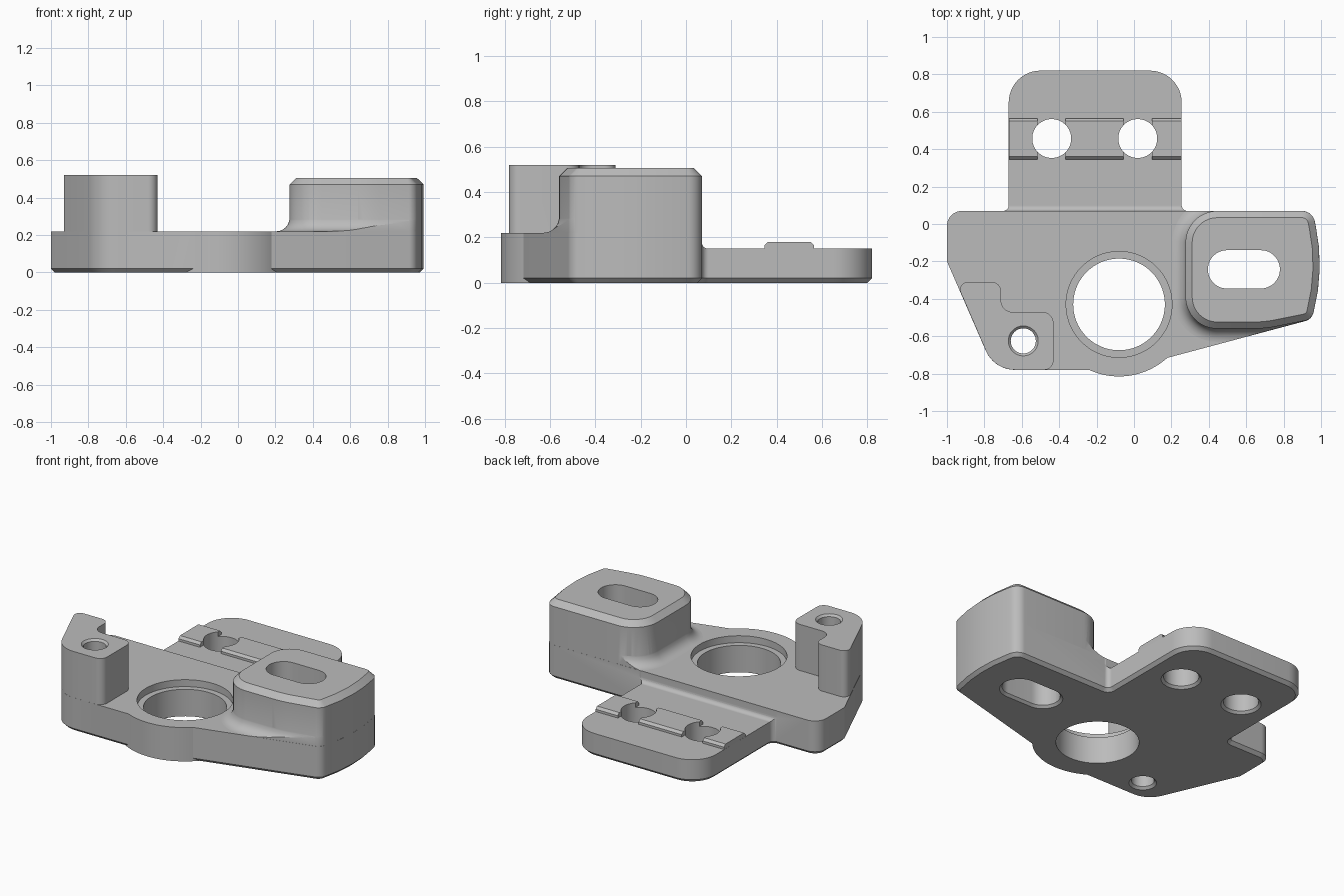
import bpy, bmesh, math
from mathutils import Vector

cube = bpy.data.objects.get("Cube")
if cube:
    bpy.data.objects.remove(cube, do_unlink=True)

metal = bpy.data.materials.new("plain grey")
metal.use_nodes = True
GREY = (0.5, 0.5, 0.5, 1)
metal.diffuse_color = GREY
metal.node_tree.nodes["Principled BSDF"].inputs["Base Color"].default_value = GREY


def rounded(corners):
    """Outline from (x, y, radius) corners, convex or concave."""
    out = []
    for i, (x, y, r) in enumerate(corners):
        p = Vector((x, y))
        if not r:
            out.append(p)
            continue
        a = (Vector(corners[i - 1][:2]) - p).normalized()
        b = (Vector(corners[(i + 1) % len(corners)][:2]) - p).normalized()
        half = math.acos(max(-1, min(1, a.dot(b)))) / 2
        c = p + (a + b).normalized() * r / math.sin(half)
        s, e = p + a * r / math.tan(half) - c, p + b * r / math.tan(half) - c
        start = math.atan2(s.y, s.x)
        sweep = math.atan2(s.x * e.y - s.y * e.x, s.dot(e))
        n = max(4, round(abs(sweep) / 0.13))
        for k in range(n + 1):
            t = start + sweep * k / n
            out.append(c + Vector((math.cos(t), math.sin(t))) * r)
    return out


def circle(x, y, r, n=64):
    return [Vector((x + r * math.cos(2 * math.pi * k / n),
                    y + r * math.sin(2 * math.pi * k / n))) for k in range(n)]


def offset(points, d):
    """Move a counter-clockwise outline outward by d."""
    out = []
    for i, p in enumerate(points):
        e1 = (p - points[i - 1]).normalized()
        e2 = (points[(i + 1) % len(points)] - p).normalized()
        n1, n2 = Vector((e1.y, -e1.x)), Vector((e2.y, -e2.x))
        out.append(p + (n1 + n2) * d / (1 + n1.dot(n2)))
    return out


def loft(name, outline, levels, along_x=False):
    """Solid through copies of an outline at (height, offset) levels."""
    bm = bmesh.new()
    rings = []
    for h, d in levels:
        pts = offset(outline, d) if d else outline
        rings.append([bm.verts.new((h, *p) if along_x else (*p, h)) for p in pts])
    for low, high in zip(rings, rings[1:]):
        for i in range(len(low)):
            bm.faces.new((low[i - 1], low[i], high[i], high[i - 1]))
    bm.faces.new(rings[0][::-1])
    bm.faces.new(rings[-1])
    bmesh.ops.recalc_face_normals(bm, faces=bm.faces)
    mesh = bpy.data.meshes.new(name)
    bm.to_mesh(mesh)
    bm.free()
    mesh.materials.append(metal)
    obj = bpy.data.objects.new(name, mesh)
    bpy.context.collection.objects.link(obj)
    return obj


def combine(target, tool, operation):
    mod = target.modifiers.new(operation, "BOOLEAN")
    mod.operation, mod.solver, mod.object = operation, "EXACT", tool
    bpy.context.view_layer.objects.active = target
    bpy.ops.object.modifier_apply(modifier=mod.name)
    bpy.data.objects.remove(tool, do_unlink=True)


# Base plate with rear tab, chamfered along the bottom
right_side = [(0.95, -0.51, 0.06), (1.02, -0.24, 1.0), (0.955, 0.07, 0.07)]
plate = rounded([(-0.748, -0.78, 0.17), (-0.08, -0.78, 0), (0.0, -0.763, 0)] + right_side + [
    (0.255, 0.07, 0.03), (0.255, 0.82, 0.17), (-0.67, 0.82, 0.17), (-0.67, 0.07, 0.03),
    (-1, 0.07, 0.08), (-1, -0.2, 0.03)])
body = loft("bracket_body", plate, [(0, -0.02), (0.02, 0), (0.22, 0)])

# Lower the tab, leaving a small fillet against the plate
step = rounded([(0.069, 0.15, 0.03), (0.9, 0.15, 0), (0.9, 0.4, 0), (0.069, 0.4, 0)])
combine(body, loft("tab_step_cutter", step, [(-0.701, 0), (0.286, 0)], True), "DIFFERENCE")

# Round lobe in front of the large bore
BORE = (-0.08, -0.43)
combine(body, loft("bore_lobe", circle(*BORE, 0.385, 96), [(0, 0), (0.22, 0)]), "UNION")

# Slotted boss and the fillet flaring out at its foot
boss = rounded([(0.275, -0.56, 0.17), (0.7, -0.56, 0.6)] + right_side + [(0.275, 0.07, 0.17)])
R = 0.07
flare = [(0.1, R), (0.22, R)]
for k in range(1, 9):
    t = math.pi / 2 * k / 8
    flare.append((0.22 + R * (1 - math.cos(t)), R * (1 - math.sin(t)) - 0.002 * (k == 8)))
foot = loft("boss_fillet", boss, flare)
combine(foot, loft("plate_clip", plate, [(0.05, -0.001), (0.6, -0.001)]), "INTERSECT")
combine(body, foot, "UNION")
combine(body, loft("boss", boss, [(0.1, -0.0005), (0.47, -0.0005), (0.505, -0.036)]), "UNION")

# Stepped corner post
post = rounded([(-0.951, -0.31, 0.04), (-0.748, -0.78, 0.17), (-0.43, -0.78, 0.05),
                (-0.43, -0.47, 0.06), (-0.71, -0.47, 0.06), (-0.71, -0.31, 0.05)])
combine(body, loft("corner_post", post, [(0.1, -0.0005), (0.52, -0.0005)]), "UNION")

# Ridge across the tab, broken at each hole
ridge = [Vector(p) for p in ((0.345, 0.1), (0.565, 0.1), (0.565, 0.165),
                             (0.55, 0.18), (0.36, 0.18), (0.345, 0.165))]
for x0, x1 in ((-0.6695, -0.515), (-0.365, -0.055), (0.095, 0.2545)):
    combine(body, loft("tab_ridge", ridge, [(x0, 0), (x1, 0)], True), "UNION")

# Large bore with a shallow counterbore
combine(body, loft("bore_cutter", circle(*BORE, 0.245, 96), [(-0.1, 0), (0.4, 0)]), "DIFFERENCE")
combine(body, loft("counterbore_cutter", circle(*BORE, 0.283, 96),
                   [(0.175, 0), (0.4, 0)]), "DIFFERENCE")

# Through holes, countersunk from below
mouth = [(-0.01, 0.025), (0.015, 0)]
for x in (-0.44, 0.02):
    combine(body, loft("tab_hole_cutter", circle(x, 0.457, 0.104), mouth + [(0.4, 0)]), "DIFFERENCE")
slot = rounded([(0.395, -0.345, 0.1024), (0.78, -0.345, 0.1024),
                (0.78, -0.14, 0.1024), (0.395, -0.14, 0.1024)])
combine(body, loft("slot_cutter", slot, mouth + [(0.7, 0)]), "DIFFERENCE")
combine(body, loft("post_hole_cutter", circle(-0.592, -0.625, 0.067),
                   mouth + [(0.507, 0), (0.53, 0.023)]), "DIFFERENCE")

# Smooth curved walls, crisp edges
for obj in bpy.context.selected_objects:
    obj.select_set(False)
body.select_set(True)
bpy.context.view_layer.objects.active = body
bpy.ops.object.shade_smooth_by_angle(angle=math.radians(25))
